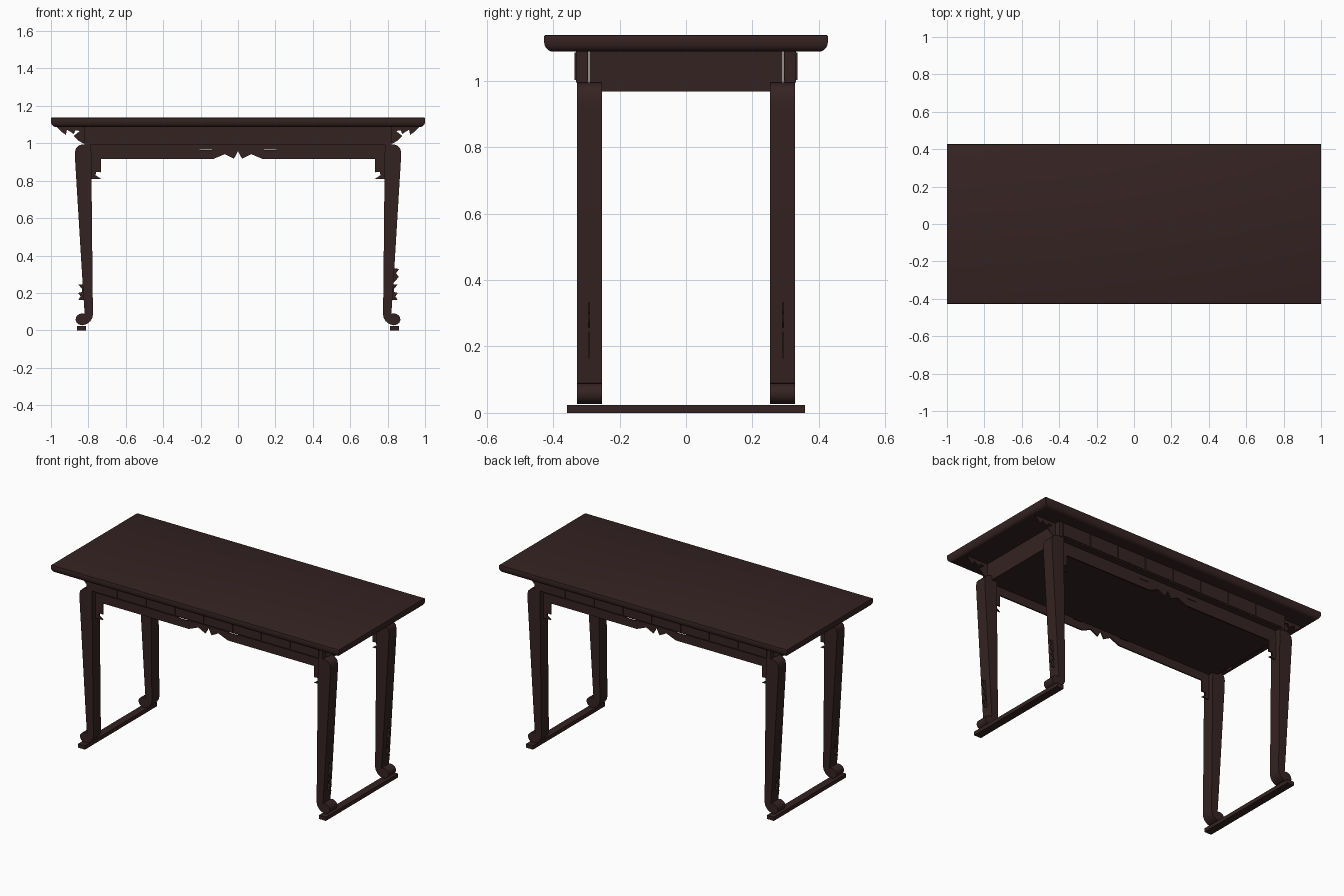
import bpy, bmesh, math

if "Cube" in bpy.data.objects:
    bpy.data.objects.remove(bpy.data.objects["Cube"])

wood = bpy.data.materials.new("dark_rosewood")
wood.diffuse_color = (0.036, 0.0165, 0.0165, 1)
wood.use_nodes = True
wood.node_tree.nodes["Principled BSDF"].inputs["Base Color"].default_value = wood.diffuse_color


def finish(bm, name, smooth=False):
    bmesh.ops.recalc_face_normals(bm, faces=bm.faces[:])
    me = bpy.data.meshes.new(name)
    bm.to_mesh(me)
    bm.free()
    me.materials.append(wood)
    ob = bpy.data.objects.new(name, me)
    bpy.context.collection.objects.link(ob)
    if smooth:
        bpy.context.view_layer.objects.active = ob
        ob.select_set(True)
        bpy.ops.object.shade_smooth_by_angle(angle=math.radians(35))
        ob.select_set(False)
    return ob


def add_box(bm, x0, x1, y0, y1, z0, z1):
    vs = bmesh.ops.create_cube(bm, size=1)["verts"]
    for v in vs:
        v.co.x = x1 if v.co.x > 0 else x0
        v.co.y = y1 if v.co.y > 0 else y0
        v.co.z = z1 if v.co.z > 0 else z0


def box(name, *b):
    bm = bmesh.new()
    add_box(bm, *b)
    return finish(bm, name)


def profile(name, pts, y0, y1, sx=1, smooth=False):
    """Outline in x/z, extruded from y0 to y1."""
    bm = bmesh.new()
    f = bm.faces.new([bm.verts.new((sx * x, y0, z)) for x, z in pts])
    ext = bmesh.ops.extrude_face_region(bm, geom=[f])["geom"]
    for g in ext:
        if isinstance(g, bmesh.types.BMVert):
            g.co.y = y1
    bmesh.ops.triangulate(bm, faces=[q for q in bm.faces if len(q.verts) > 4])
    return finish(bm, name, smooth)


# Table top with rounded underside edge
bm = bmesh.new()
add_box(bm, -1, 1, -0.427, 0.427, 1.087, 1.137)
low = [e for e in bm.edges if all(v.co.z < 1.1 for v in e.verts)]
bmesh.ops.bevel(bm, geom=low, offset=0.028, segments=5, profile=0.5, affect='EDGES')
high = [e for e in bm.edges if all(v.co.z > 1.13 for v in e.verts)]
bmesh.ops.bevel(bm, geom=high, offset=0.004, segments=2, profile=0.5, affect='EDGES')
finish(bm, "table_top", True)

# Frame box below the top
box("frame_box", -0.82, 0.82, -0.29, 0.29, 0.968, 1.087)

# Leg outline with outward shoulder and scrolled foot (right leg)
leg = [(0.785, 0.994), (0.836, 0.994), (0.853, 0.987), (0.867, 0.973), (0.872, 0.95),
       (0.871, 0.91), (0.829, 0.22), (0.822, 0.12), (0.82, 0.088), (0.832, 0.09),
       (0.846, 0.088), (0.859, 0.08), (0.867, 0.068), (0.868, 0.053), (0.862, 0.04),
       (0.85, 0.031), (0.83, 0.027), (0.808, 0.034), (0.79, 0.048), (0.779, 0.066),
       (0.775, 0.088), (0.777, 0.2)]
# Carved bracket under the overhang
bracket = [(0.80, 1.088), (0.97, 1.088), (0.945, 1.062), (0.92, 1.045), (0.915, 1.073),
           (0.878, 1.05), (0.87, 1.07), (0.845, 1.066), (0.878, 1.04), (0.85, 1.012),
           (0.828, 1.0), (0.80, 1.0)]
# Lower apron, left half: notched ends and carved middle
half = [(-0.14, 0.969), (-0.14, 0.963), (-0.205, 0.963), (-0.205, 0.969),
        (-0.785, 0.969), (-0.785, 0.81), (-0.733, 0.81), (-0.762, 0.83),
        (-0.758, 0.847), (-0.733, 0.845), (-0.733, 0.915), (-0.135, 0.915),
        (-0.07, 0.942), (-0.022, 0.917)]
apron = half + [(0, 0.958)] + [(-x, z) for x, z in reversed(half)]
# Thorn-like carving on the leg edge
low_thorn = [(0.81, 0.245), (0.853, 0.245), (0.835, 0.222), (0.835, 0.205),
             (0.855, 0.2), (0.842, 0.182), (0.853, 0.162), (0.81, 0.162)]
high_thorn = [(0.81, 0.335), (0.862, 0.328), (0.845, 0.306), (0.86, 0.285),
              (0.832, 0.255), (0.81, 0.255)]

for sy, face in ((-1, "front"), (1, "back")):
    # Waist board with eight raised panels
    ys = sorted((sy * 0.294, sy * 0.331))
    box(face + "_waist", -0.82, 0.82, ys[0], ys[1], 0.994, 1.087)
    bm = bmesh.new()
    ys = sorted((sy * 0.329, sy * 0.336))
    for i in range(8):
        x = -0.8 + 0.2 * i
        add_box(bm, x + 0.004, x + 0.196, ys[0], ys[1], 1.002, 1.084)
    finish(bm, face + "_waist_panels")
    profile(face + "_carved_apron", apron, sy * 0.286, sy * 0.294)
    for sx, side in ((-1, "left"), (1, "right")):
        tag = face + "_" + side
        profile(tag + "_leg", leg, sy * 0.253, sy * 0.328, sx, True)
        profile(tag + "_bracket", bracket, sy * 0.2935, sy * 0.297, sx)
        profile(tag + "_low_carving", low_thorn, sy * 0.29, sy * 0.293, sx)
        if sx > 0:
            profile(tag + "_high_carving", high_thorn, sy * 0.29, sy * 0.293, sx)

# Floor bars joining the feet at each end
for sx, side in ((-1, "left"), (1, "right")):
    xs = sorted((sx * 0.813, sx * 0.861))
    box(side + "_floor_bar", xs[0], xs[1], -0.358, 0.358, 0.0, 0.024)
